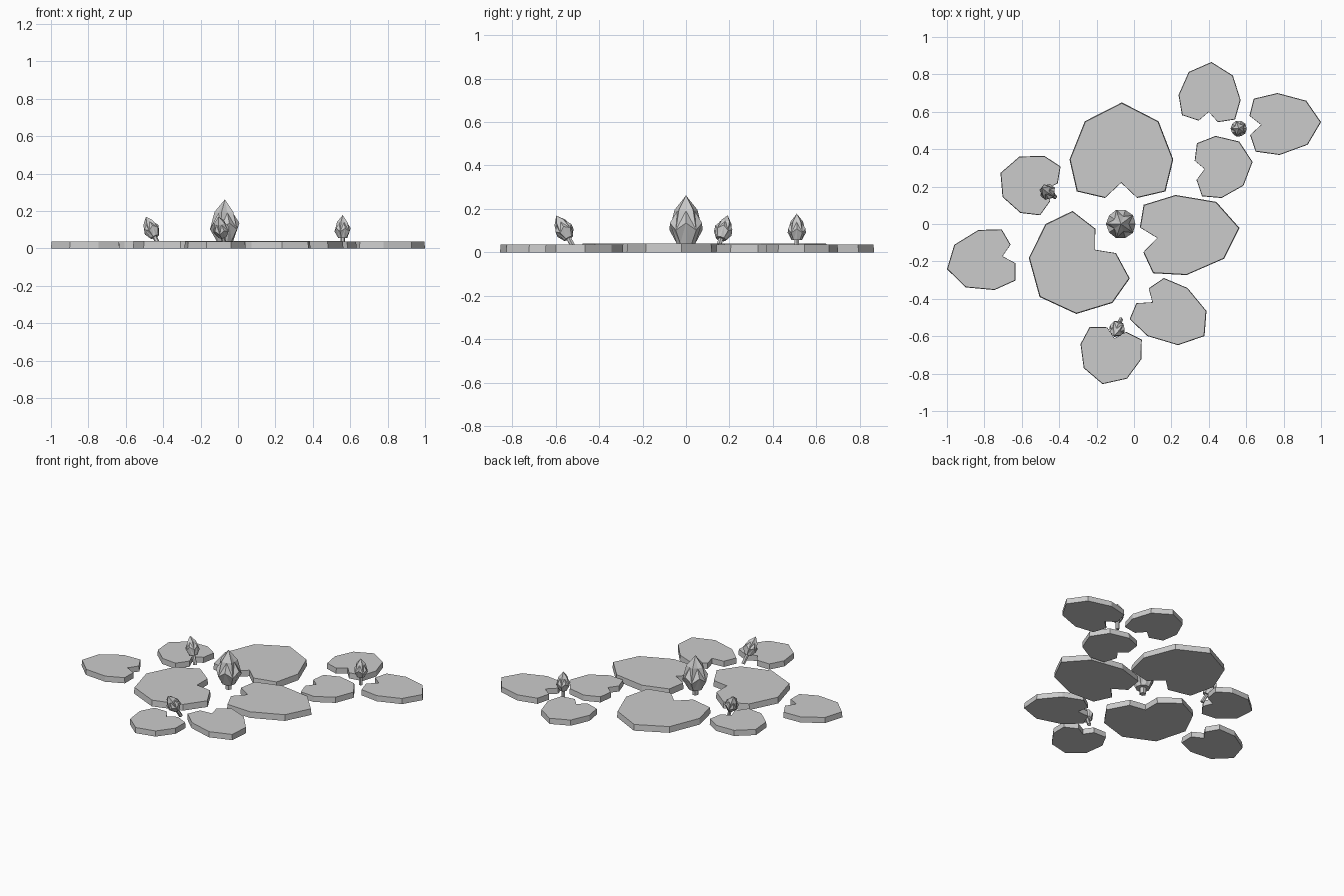
import bpy
import bmesh
from mathutils import Vector
from math import cos, sin, pi

if "Cube" in bpy.data.objects:
    bpy.data.objects.remove(bpy.data.objects["Cube"], do_unlink=True)

grey = bpy.data.materials.new("plain grey")
grey.use_nodes = True
COLOUR = (0.6, 0.6, 0.6, 1)
grey.diffuse_color = COLOUR
grey.node_tree.nodes["Principled BSDF"].inputs["Base Color"].default_value = COLOUR


def finish(name, bm):
    bmesh.ops.recalc_face_normals(bm, faces=bm.faces)
    mesh = bpy.data.meshes.new(name)
    bm.to_mesh(mesh)
    bm.free()
    mesh.materials.append(grey)
    obj = bpy.data.objects.new(name, mesh)
    bpy.context.collection.objects.link(obj)


# Notched leaf outline: right half from the tip round to the notch, then mirrored
HALF = [(0.71, 0.67), (1, 0), (0.855, -0.56), (0.31, -0.675)]
OUTLINE = [(0, 1)] + HALF + [(0, -0.41)] + [(-x, y) for x, y in reversed(HALF)]


def lily_pad(name, tip, side_a, side_b, height):
    """Flat leaf fitted to its tip and its two widest points."""
    tip, a, b = (Vector((*p, 0)) for p in (tip, side_a, side_b))
    mid, across = (a + b) / 2, (b - a) / 2
    along = tip - mid
    bm = bmesh.new()
    rings = []
    for z, size in ((0, 1), (height, 0.985)):
        rings.append([bm.verts.new(mid + (across * x + along * y) * size + Vector((0, 0, z)))
                      for x, y in OUTLINE])
    bm.faces.new(rings[0])
    bm.faces.new(rings[1])
    n = len(OUTLINE)
    for i in range(n):
        j = (i + 1) % n
        bm.faces.new((rings[0][i], rings[0][j], rings[1][j], rings[1][i]))
    finish(name, bm)


large_pads = [
    ((-0.065, 0.65), (-0.345, 0.345), (0.21, 0.345)),
    ((-0.505, -0.39), (-0.473, 0), (-0.115, -0.422)),
    ((0.564, -0.021), (0.222, 0.155), (0.281, -0.273)),
]
small_pads = [
    ((0.414, 0.866), (0.57, 0.663), (0.238, 0.69)),
    ((1, 0.545), (0.767, 0.7), (0.778, 0.369)),
    ((0.634, 0.332), (0.436, 0.471), (0.468, 0.139)),
    ((0.377, -0.599), (0.286, -0.342), (0.072, -0.599)),
    ((-0.168, -0.856), (-0.286, -0.642), (0.04, -0.722)),
    ((-0.714, 0.273), (-0.479, 0.364), (-0.607, 0.059)),
    ((-1, -0.241), (-0.832, -0.032), (-0.746, -0.353)),
]
for i, points in enumerate(large_pads):
    lily_pad(f"large_lily_pad_{i + 1}", *points, 0.04)
for i, points in enumerate(small_pads):
    lily_pad(f"small_lily_pad_{i + 1}", *points, 0.037)

# Bud rings: height and radius for petal ridges, then for the creases between
BUD = [((0, 0.2), (0, 0.2)), ((0.28, 0.36), (0.43, 0.35)), ((0.7, 0.25), (0.68, 0.19))]
SIDES = 10


def flower_bud(name, base, tip, length, stem_radius):
    """Closed bud on a short stem, running from base to tip."""
    base, tip = Vector(base), Vector(tip)
    axis = (tip - base).normalized()
    u = axis.cross(Vector((0, 1, 0))).normalized()
    v = axis.cross(u)
    start = tip - axis * length

    def ring(bm, origin, pairs, sides):
        verts = []
        for i in range(sides):
            h, r = pairs[i % 2]
            t = 2 * pi * i / sides
            verts.append(bm.verts.new(origin + axis * h + (u * cos(t) + v * sin(t)) * r))
        return verts

    def bridge(bm, low, high):
        n = len(low)
        for i in range(n):
            j = (i + 1) % n
            # Split each quad from the ridge so the petals fold alike
            if i % 2:
                bm.faces.new((low[i], low[j], high[i]))
                bm.faces.new((low[j], high[j], high[i]))
            else:
                bm.faces.new((low[i], low[j], high[j]))
                bm.faces.new((low[i], high[j], high[i]))

    bm = bmesh.new()
    rings = [ring(bm, start, [(h * length, r * length) for h, r in pairs], SIDES)
             for pairs in BUD]
    bm.faces.new(rings[0])
    for low, high in zip(rings, rings[1:]):
        bridge(bm, low, high)
    peak = bm.verts.new(tip)
    for i in range(SIDES):
        bm.faces.new((rings[-1][i], rings[-1][(i + 1) % SIDES], peak))
    finish(name, bm)

    bm = bmesh.new()
    ends = [ring(bm, p, [(0, stem_radius)] * 2, 6) for p in (base, start + axis * 0.005)]
    bm.faces.new(ends[0])
    bm.faces.new(ends[1])
    for i in range(6):
        j = (i + 1) % 6
        bm.faces.new((ends[0][i], ends[0][j], ends[1][j], ends[1][i]))
    finish(name + "_stem", bm)


flower_bud("centre_bud", (-0.07, 0, 0), (-0.07, 0, 0.262), 0.222, 0.021)
flower_bud("back_bud", (0.56, 0.51, 0), (0.56, 0.51, 0.178), 0.122, 0.012)
flower_bud("left_tilted_bud", (-0.422, 0.145, 0.01), (-0.492, 0.192, 0.17), 0.122, 0.012)
flower_bud("front_tilted_bud", (-0.07, -0.51, 0.01), (-0.105, -0.597, 0.17), 0.122, 0.012)
